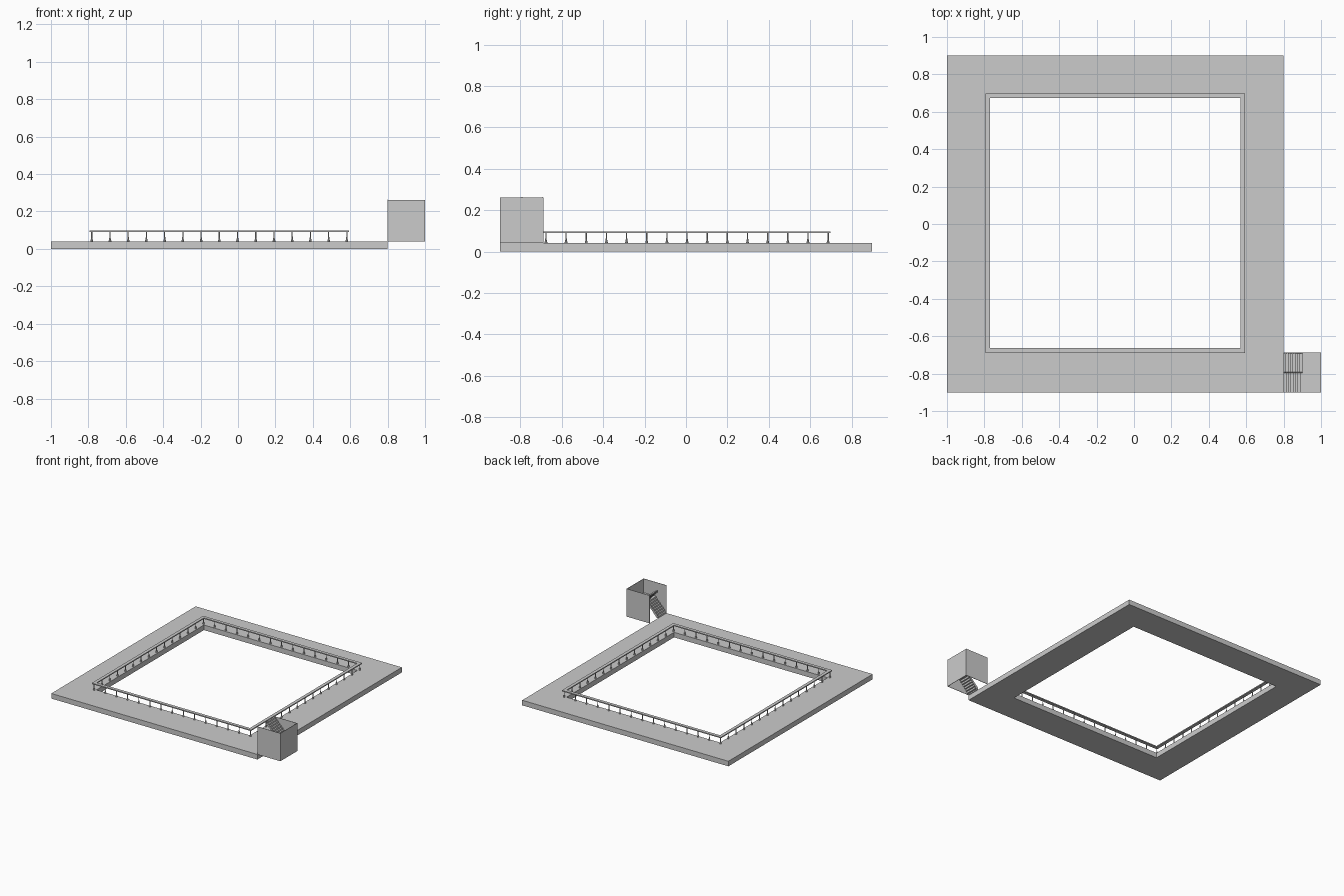
import bpy, bmesh, math

if "Cube" in bpy.data.objects:
    bpy.data.objects.remove(bpy.data.objects["Cube"])

CX, CY = -0.10, 0.005      # centre of the walkway opening
TOP = 0.04                 # walkway surface


def make_object(name, bm):
    bmesh.ops.recalc_face_normals(bm, faces=bm.faces)
    mesh = bpy.data.meshes.new(name)
    bm.to_mesh(mesh)
    bm.free()
    ob = bpy.data.objects.new(name, mesh)
    bpy.context.collection.objects.link(ob)
    return ob


def box(name, x0, x1, y0, y1, z0, z1):
    bm = bmesh.new()
    bmesh.ops.create_cube(bm, size=1)
    for v in bm.verts:
        v.co = ((x0 + x1) / 2 + v.co.x * (x1 - x0),
                (y0 + y1) / 2 + v.co.y * (y1 - y0),
                (z0 + z1) / 2 + v.co.z * (z1 - z0))
    return make_object(name, bm)


def square_ring(name, outer, inner, z0, z1):
    """Closed rectangular frame; outer / inner are (x0, x1, y0, y1)."""
    bm = bmesh.new()
    loops = []
    for (x0, x1, y0, y1), z in ((outer, z0), (outer, z1), (inner, z1), (inner, z0)):
        loops.append([bm.verts.new((x, y, z)) for x, y in
                      ((x0, y0), (x1, y0), (x1, y1), (x0, y1))])
    for k in range(4):
        a, b = loops[k], loops[(k + 1) % 4]
        for i in range(4):
            j = (i + 1) % 4
            bm.faces.new((a[i], a[j], b[j], b[i]))
    return make_object(name, bm)


def extrude_xz(name, points, y0, y1):
    """Profile in the XZ plane pushed along Y."""
    bm = bmesh.new()
    face = bm.faces.new([bm.verts.new((x, y0, z)) for x, z in points])
    ext = bmesh.ops.extrude_face_region(bm, geom=[face])
    for v in ext["geom"]:
        if isinstance(v, bmesh.types.BMVert):
            v.co.y = y1
    return make_object(name, bm)


def around(h):
    return (CX - h, CX + h, CY - h, CY + h)


# walkway and top rail around the opening
square_ring("walkway_slab", (-1, 0.8, -0.9, 0.9), around(0.67), 0, TOP)
square_ring("top_rail", around(0.694), around(0.669), 0.089, 0.097)

# turned railing post, 14 equal bays per side
profile = [(0.007, 0.04), (0.007, 0.044), (0.0045, 0.052), (0.003, 0.065), (0.003, 0.09)]
SIDES, BAYS, HALF = 8, 14, 0.682
bm = bmesh.new()
rings = []
for r, z in profile:
    rings.append([bm.verts.new((r * math.cos(2 * math.pi * i / SIDES),
                                r * math.sin(2 * math.pi * i / SIDES), z))
                  for i in range(SIDES)])
for a, b in zip(rings, rings[1:]):
    for i in range(SIDES):
        j = (i + 1) % SIDES
        bm.faces.new((a[i], a[j], b[j], b[i]))
bm.faces.new(rings[0])
bm.faces.new(rings[-1])
post = make_object("railing_post", bm)
post_mesh = post.data
bpy.data.objects.remove(post)
for side in range(4):
    for k in range(BAYS):
        t = -HALF + 2 * HALF * k / BAYS
        x, y = ((t, -HALF), (HALF, t), (-t, HALF), (-HALF, -t))[side]
        ob = bpy.data.objects.new("railing_post", post_mesh)
        ob.location = (CX + x, CY + y, 0)
        bpy.context.collection.objects.link(ob)

# stairwell enclosure, open at the top, bottom and walkway side
X0, XM, X1 = 0.8, 0.9, 1.0
Y0, Y1 = -0.9, -0.688
YM = (Y0 + Y1) / 2
ZM, Z1 = 0.15, 0.26
W = 0.003
box("stairwell_front_wall", X0, X1, Y0, Y0 + W, TOP, Z1)
box("stairwell_back_wall", X0, X1, Y1 - W, Y1, TOP, Z1)
box("stairwell_side_wall", X1 - W, X1, Y0 + W, Y1 - W, TOP, Z1)
box("stair_landing", XM, X1 - W, Y0 + W, Y1 - W, ZM - 0.007, ZM)


# stepped flights with stepped undersides
def flight(name, xa, xb, za, zb, y0, y1, n=8, t=0.004):
    dx, dz = (xb - xa) / n, (zb - za) / n
    s = math.copysign(t, dx)
    upper, lower = [], []
    for i in range(n):
        x, z = xa + i * dx, za + i * dz
        upper += [(x, z), (x, z + dz)]
        lower += [(x + s, z if i == 0 else z - t), (x + s, z + dz - t)]
    upper.append((xb, zb))
    lower.append((xb, zb - t))
    extrude_xz(name, upper + lower[::-1], y0, y1)


flight("lower_flight", X0, XM, TOP, ZM, Y0 + W, YM - 0.003)
flight("upper_flight", XM, X0, ZM, Z1, YM + 0.003, Y1 - W)

# sloping side strings of the upper flight
for y in (YM, Y1 - 0.005):
    extrude_xz("upper_flight_string",
               [(XM, ZM - 0.008), (XM, ZM + 0.014), (X0, Z1 + 0.004), (X0, Z1 - 0.014)],
               y, y + 0.003)
extrude_xz("lower_flight_string",
           [(X0, TOP), (X0, TOP + 0.014), (XM, ZM + 0.008), (XM, ZM - 0.01), (X0 + 0.012, TOP)],
           YM - 0.003, YM)
